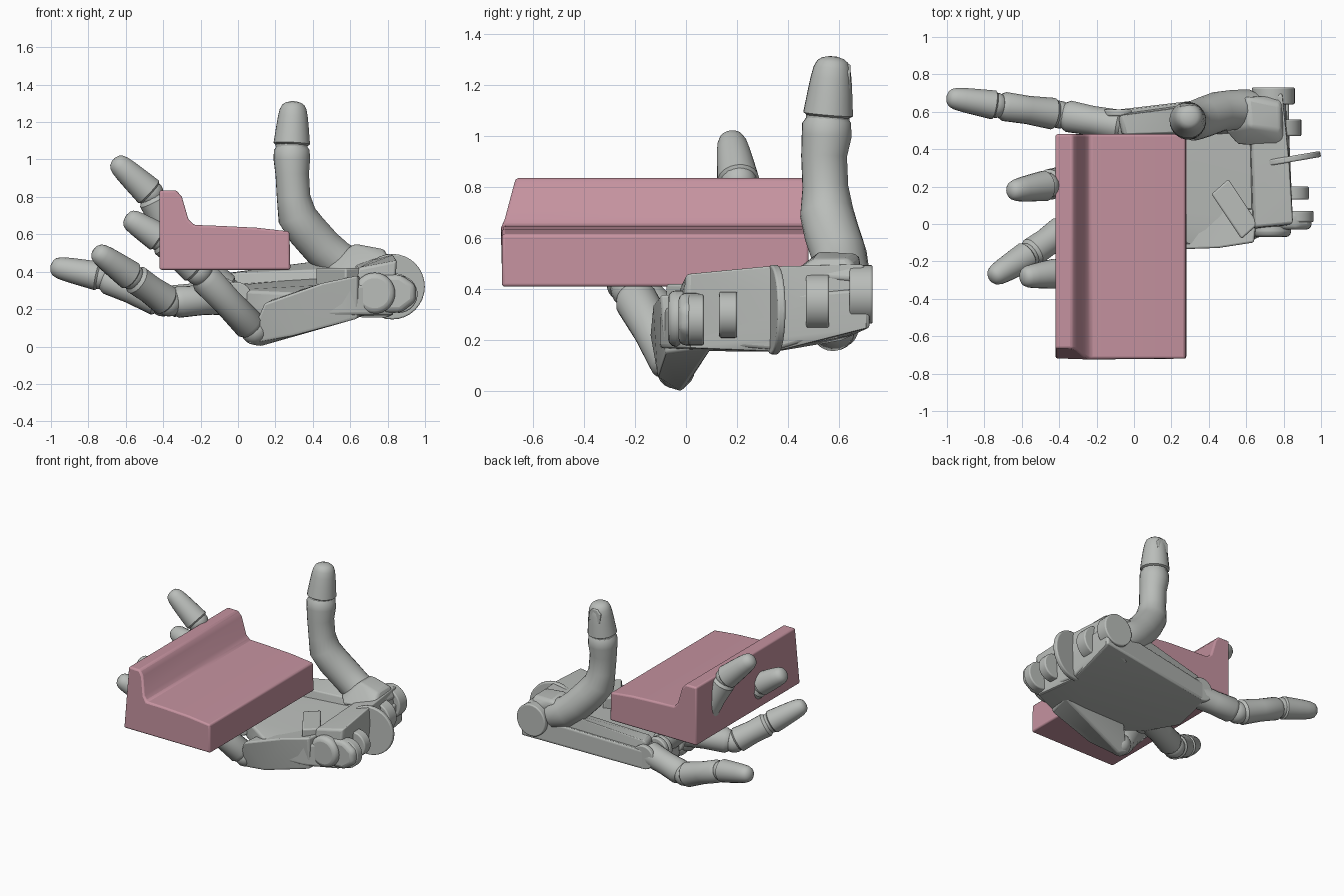
import bpy, bmesh, math
from mathutils import Vector

if "Cube" in bpy.data.objects:
    bpy.data.objects.remove(bpy.data.objects["Cube"])

pink = bpy.data.materials.new("dusty_pink")
pink.diffuse_color = (0.56, 0.29, 0.35, 1)
pink.use_nodes = True
pink.node_tree.nodes["Principled BSDF"].inputs["Base Color"].default_value = pink.diffuse_color
grey = bpy.data.materials.new("hand_grey")
grey.diffuse_color = (0.49, 0.51, 0.49, 1)
grey.use_nodes = True
grey.node_tree.nodes["Principled BSDF"].inputs["Base Color"].default_value = grey.diffuse_color


def make(name, bm, bevel=0.0, mat=grey):
    bmesh.ops.recalc_face_normals(bm, faces=bm.faces)
    me = bpy.data.meshes.new(name)
    bm.to_mesh(me)
    bm.free()
    ob = bpy.data.objects.new(name, me)
    bpy.context.collection.objects.link(ob)
    me.materials.append(mat)
    if bevel:
        m = ob.modifiers.new("bevel", 'BEVEL')
        m.width, m.segments, m.limit_method = bevel, 3, 'ANGLE'
    return ob


def loft(bm, pts, radii, sides=20):
    """Round tube through points with a radius at each."""
    pts = [Vector(p) for p in pts]
    rings = []
    for i, p in enumerate(pts):
        t = (pts[min(i + 1, len(pts) - 1)] - pts[max(i - 1, 0)]).normalized()
        u = t.cross(Vector((0.1, 1, 0.05))).normalized()
        v = t.cross(u)
        rings.append([bm.verts.new(p + radii[i] * (u * math.cos(a) + v * math.sin(a)))
                      for a in (2 * math.pi * k / sides for k in range(sides))])
    for a, b in zip(rings, rings[1:]):
        for k in range(sides):
            n = (k + 1) % sides
            bm.faces.new((a[k], a[n], b[n], b[k]))
    bm.faces.new(rings[0])
    bm.faces.new(rings[-1])


def finger(name, joints, radii):
    """Segmented finger: ball joints, waisted shells, rounded tip."""
    bm = bmesh.new()
    joints = [Vector(j) for j in joints]
    for i, (a, b) in enumerate(zip(joints, joints[1:])):
        ra, rb = radii[i], radii[i + 1]
        if i < len(joints) - 2:
            steps = [(.04, .8, .0), (.1, 1, 0), (.5, .93, .5), (.86, 1, 1), (.93, .82, 1)]
        else:
            steps = [(0, .85, 0), (.04, 1, 0), (.4, .97, .4), (.65, .94, .7), (.82, .88, .9),
                     (.92, .75, 1), (.97, .54, 1), (1, .22, 1)]
        loft(bm, [a.lerp(b, s) for s, _, _ in steps],
             [f * (ra + (rb - ra) * w) for _, f, w in steps])
        ball = bmesh.ops.create_uvsphere(bm, u_segments=16, v_segments=10, radius=ra * 0.88)
        bmesh.ops.translate(bm, verts=ball['verts'], vec=a)
    return make(name, bm)


def hull(name, pts, bevel=0.015):
    bm = bmesh.new()
    for p in pts:
        bm.verts.new(p)
    bmesh.ops.convex_hull(bm, input=bm.verts)
    bmesh.ops.dissolve_limit(bm, angle_limit=0.03, verts=bm.verts, edges=bm.edges)
    return make(name, bm, bevel)


def prism(name, profile, y0, y1, bevel=0.0, mat=grey):
    """Extrude an x-z profile along y."""
    bm = bmesh.new()
    f = bm.faces.new([bm.verts.new((x, y0, z)) for x, z in profile])
    r = bmesh.ops.extrude_face_region(bm, geom=[f])
    bmesh.ops.translate(bm, vec=(0, y1 - y0, 0),
                        verts=[e for e in r['geom'] if isinstance(e, bmesh.types.BMVert)])
    return make(name, bm, bevel, mat)


def disc(name, x, z, r, y0, y1, bevel=0.008):
    return prism(name, [(x + r * math.cos(a), z + r * math.sin(a))
                        for a in (2 * math.pi * k / 32 for k in range(32))], y0, y1, bevel)


# held sofa-shaped block, backrest leaning in at the front end
sofa = prism("sofa_block", [(-.42, .41), (.28, .41), (.275, .615), (.1, .635), (-.1, .645),
                            (-.235, .65), (-.265, .68), (-.30, .80), (-.33, .835), (-.42, .835)],
             -.72, .48, .012, pink)
for v in sofa.data.vertices:
    if v.co.y < 0 and v.co.z > .66:
        v.co.y += (v.co.z - .64) * .28

# palm plate
plate = [(.83, .72, .25, .46), (.4, .675, .23, .42), (-.1, .61, .2, .37), (-.15, .3, .17, .36),
         (-.02, .08, .17, .34), (.28, -.11, .16, .32), (.6, -.10, .17, .37), (.83, 0, .17, .42),
         (.8, .35, .155, .40)]
hull("palm_plate", [(x, y, z) for x, y, a, b in plate for z in (a, a + .6 * (b - a) + .03)])

# raised wrist block and outer ridge
hull("wrist_block", [(.62, -.04, .2), (.83, -.01, .19), (.64, -.02, .42), (.85, 0, .46),
                     (.66, .3, .42), (.83, .31, .49), (.62, .68, .44), (.79, .7, .50),
                     (.82, .72, .27), (.82, .35, .16), (.6, .65, .22)])
hull("index_side_ridge", [(-.08, .60, .22), (-.08, .46, .22), (-.08, .58, .39), (-.06, .48, .39),
                          (.6, .68, .24), (.6, .45, .24), (.6, .67, .48), (.6, .5, .42)], .02)

# little-finger metacarpal block and palm strut
hull("little_metacarpal", [(.05, -.07, .015), (.06, .0, .02), (.12, -.02, .0), (.14, -.14, .23),
                           (.2, .05, .26), (.15, .08, .17), (.45, -.13, .34), (.64, -.10, .38),
                           (.66, .08, .38), (.68, .1, .17), (.64, -.08, .15), (.3, -.11, .06)], .012)
hull("palm_strut", [(x + dx, y + dy, z) for x, y in ((.46, .2), (.62, -.04))
                    for dx, dy in ((-.045, -.04), (.045, .04)) for z in (.25, .42)], .01)

# wrist hinge discs
wheel = disc("wrist_wheel", 0, 0, .175, -.016, .016)
wheel.location = (.825, .345, .32)
wheel.rotation_euler.z = .17
for n, (y0, y1, x, z, r) in enumerate([(.01, .07, .86, .28, .1), (.13, .2, .845, .30, .09),
                                       (.47, .56, .785, .35, .11), (.64, .73, .745, .38, .115)]):
    disc("wrist_lug_%d" % (n + 1), x, z, r, y0, y1)
disc("wrist_side_hub", .73, .285, .11, -.07, .05, .03)
prism("wrist_side_arm", [(.72, .18), (.87, .18), (.95, .24), (.95, .33), (.87, .385), (.72, .385)],
      -.03, .07, .03)

# thumb
bm = bmesh.new()
loft(bm, [(.70, .62, .41), (.62, .62, .42), (.53, .61, .46), (.45, .60, .53),
          (.37, .57, .62), (.315, .55, .70), (.297, .545, .80), (.29, .54, .92), (.288, .55, 1.0),
          (.287, .55, 1.05), (.287, .55, 1.08)],
     [.06, .1, .108, .108, .108, .105, .09, .09, .098, .096, .075])
make("thumb_base", bm)
finger("thumb_tip", [(.287, .555, 1.075), (.297, .575, 1.31)], [.098, .08])
hull("thumb_nail", [(.29 + x, .555 + y, z) for x, z in ((-.04, 1.18), (.04, 1.18), (.045, 1.25),
                    (.02, 1.28), (-.02, 1.28), (-.045, 1.25)) for y in (.05, .088)], .006)
hull("thumb_mound", [(.82, .69, .43), (.82, .4, .45), (.55, .42, .40), (.45, .66, .40), (.6, .68, .54),
                     (.62, .52, .55), (.78, .64, .52), (.78, .5, .52), (.48, .5, .42)], .04)

# four fingers
finger("index_finger", [(-.05, .52, .285), (-.40, .585, .235), (-.74, .635, .375), (-1.0, .678, .43)],
       [.085, .085, .078, .065])
finger("middle_finger", [(-.05, .33, .29), (-.33, .25, .55), (-.47, .205, .82), (-.665, .175, 1.0)],
       [.085, .085, .082, .065])
finger("ring_finger", [(0, .12, .26), (-.37, -.03, .235), (-.57, -.17, .375), (-.765, -.29, .515)],
       [.085, .085, .08, .065])
finger("little_finger", [(.09, -.04, .085), (-.21, -.22, .40), (-.42, -.265, .58), (-.60, -.285, .695)],
       [.085, .085, .08, .065])

# knuckle hinges on the palm edge
for nm, x, y, z in (("index", -.08, .52, .285), ("middle", -.08, .33, .28), ("ring", -.01, .13, .26)):
    for s in (-1, 1):
        c = y + s * .075
        disc("%s_knuckle_%s" % (nm, "a" if s < 0 else "b"), x, z, .085, c - .018, c + .018)

bpy.ops.object.select_all(action='SELECT')
bpy.context.view_layer.objects.active = sofa
bpy.ops.object.shade_smooth_by_angle(angle=math.radians(35))
